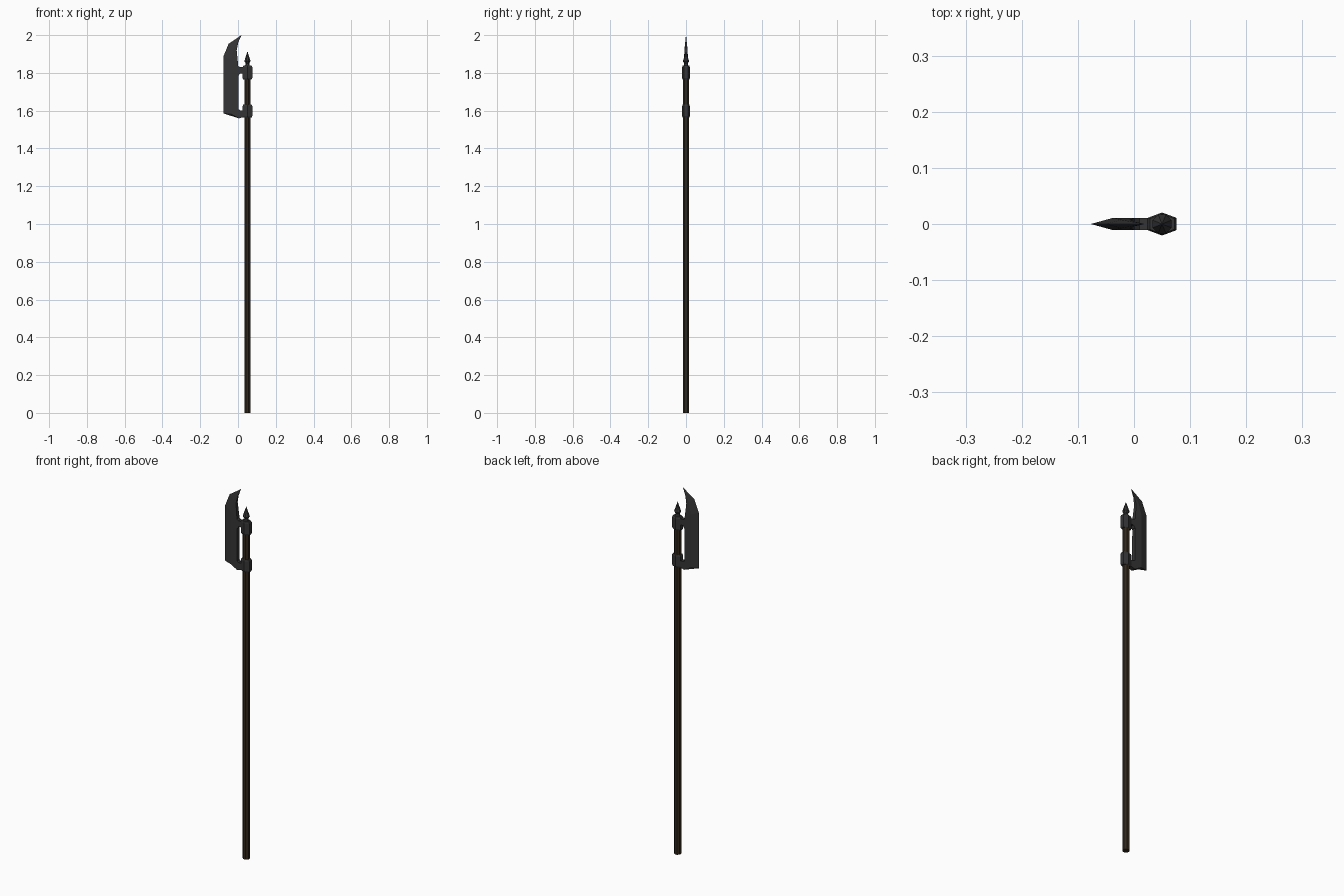
import bpy, bmesh, math

if "Cube" in bpy.data.objects:
    bpy.data.objects.remove(bpy.data.objects["Cube"])

CX = 0.05   # shaft axis
T = 0.011   # half thickness of blade and brackets


def material(name, rgb):
    m = bpy.data.materials.new(name)
    m.diffuse_color = (*rgb, 1)
    m.use_nodes = True
    m.node_tree.nodes["Principled BSDF"].inputs["Base Color"].default_value = m.diffuse_color
    return m


METAL = material("dark_metal", (0.035, 0.035, 0.037))
WOOD = material("dark_wood", (0.03, 0.02, 0.011))


def loft(name, rings, mat):
    """Skin a list of equal-length rings and cap both ends."""
    bm = bmesh.new()
    loops = [[bm.verts.new(p) for p in ring] for ring in rings]
    n = len(loops[0])
    for a, b in zip(loops, loops[1:]):
        for i in range(n):
            j = (i + 1) % n
            bm.faces.new((a[i], a[j], b[j], b[i]))
    bm.faces.new(loops[0][::-1])
    bm.faces.new(loops[-1])
    bmesh.ops.remove_doubles(bm, verts=bm.verts, dist=0.0001)
    bmesh.ops.recalc_face_normals(bm, faces=bm.faces)
    me = bpy.data.meshes.new(name)
    bm.to_mesh(me)
    bm.free()
    me.materials.append(mat)
    ob = bpy.data.objects.new(name, me)
    bpy.context.collection.objects.link(ob)
    return ob


def turned(name, profile, mat, sides=8):
    """Low-poly lathe around the shaft axis from (radius, z) pairs."""
    angles = [2 * math.pi * (i + 0.5) / sides for i in range(sides)]
    return loft(name, [[(CX + r * math.cos(a), r * math.sin(a), z) for a in angles]
                       for r, z in profile], mat)


def plate(name, outline, mat):
    """Flat plate from an x-z outline, centred on y = 0."""
    return loft(name, [[(x, y, z) for x, z in outline] for y in (-T, T)], mat)


# shaft and spear tip
turned("shaft", [(0.018, 0), (0.018, 1.835)], WOOD)
turned("top_spike", [(0.016, 1.83), (0.010, 1.85), (0.018, 1.862), (0.0002, 1.914)], METAL)

# six-sided collars with chamfered ends
HEX = [(0, -0.0205), (0.0255, -0.011), (0.0255, 0.011),
       (0, 0.0205), (-0.0255, 0.011), (-0.0255, -0.011)]
for name, z0, z1 in (("lower_collar", 1.563, 1.632), ("upper_collar", 1.765, 1.838)):
    steps = [(0.86, z0), (1, z0 + 0.008), (1, z1 - 0.008), (0.86, z1)]
    loft(name, [[(CX + x * s, y * s, z) for x, y in HEX] for s, z in steps], METAL)

# brackets joining blade and collars
plate("lower_bracket", [(-0.005, 1.563), (0.004, 1.559), (0.036, 1.568),
                        (0.036, 1.602), (0.010, 1.602), (-0.005, 1.615)], METAL)
plate("upper_bracket", [(-0.006, 1.785), (0.003, 1.785), (0.012, 1.798), (0.036, 1.798),
                        (0.036, 1.83), (0.010, 1.83), (0.000, 1.838), (-0.006, 1.838)], METAL)

# blade: sharp edge, ridge and back at each station, with half thickness
stations = [
    ((-0.077, 1.585), (-0.037, 1.582), (0.003, 1.560), T),
    ((-0.077, 1.887), (-0.037, 1.870), (0.001, 1.840), T),
    ((-0.050, 1.954), (-0.022, 1.930), (-0.007, 1.920), 0.0075),
    ((-0.020, 1.974), (-0.004, 1.964), (0.001, 1.960), 0.004),
    ((0.018, 2.000), (0.018, 1.9995), (0.018, 1.999), 0.0003),
]
loft("blade", [[(e[0], 0, e[1]), (r[0], -t, r[1]), (b[0], -t, b[1]),
                (b[0], t, b[1]), (r[0], t, r[1])] for e, r, b, t in stations], METAL)
